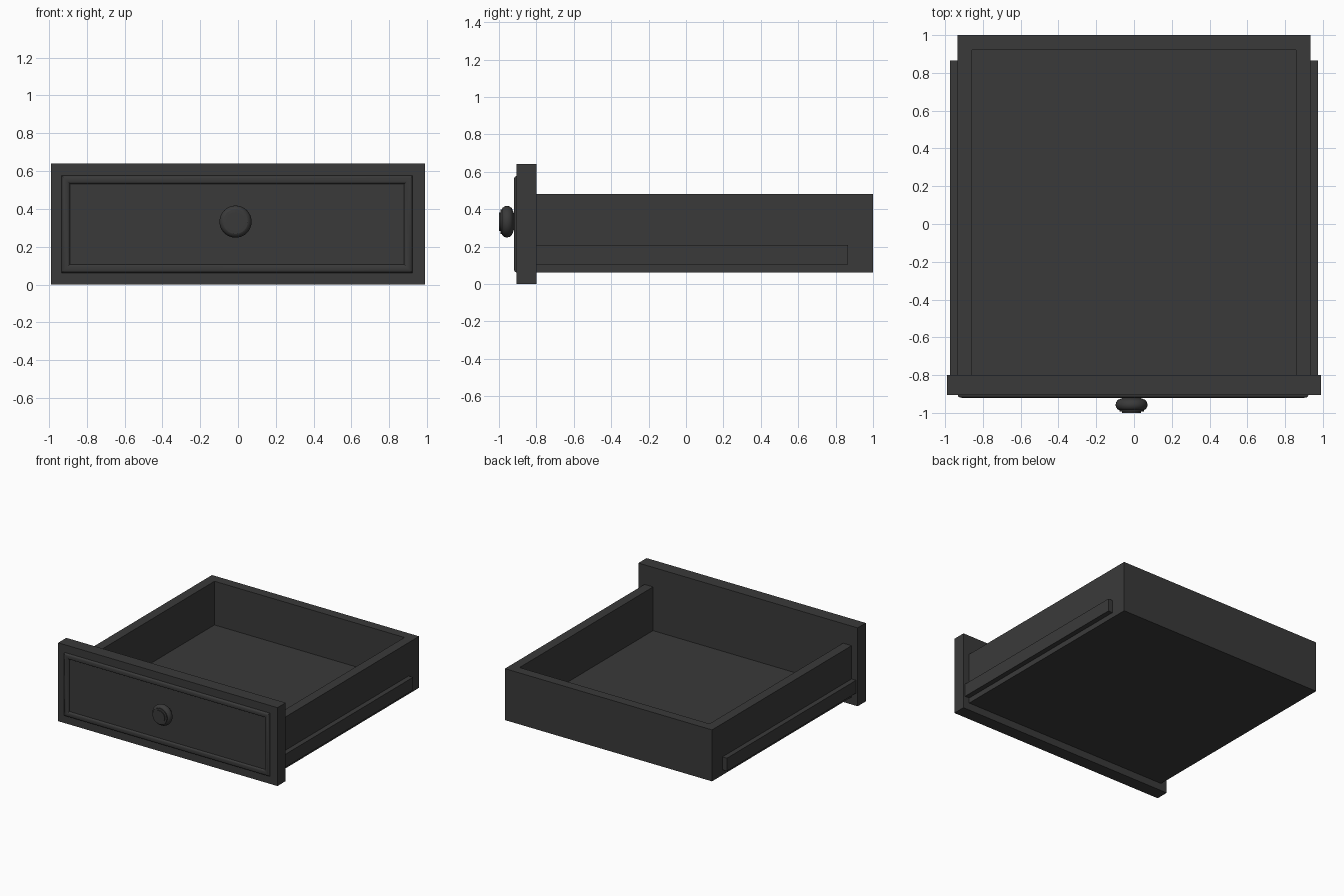
import bpy, bmesh, math

if "Cube" in bpy.data.objects:
    bpy.data.objects.remove(bpy.data.objects["Cube"])

mat = bpy.data.materials.new("dark_grey")
mat.diffuse_color = (0.042, 0.042, 0.042, 1)
mat.use_nodes = True
mat.node_tree.nodes["Principled BSDF"].inputs["Base Color"].default_value = mat.diffuse_color


def finish(name, bm, smooth=False):
    bmesh.ops.recalc_face_normals(bm, faces=bm.faces)
    mesh = bpy.data.meshes.new(name)
    bm.to_mesh(mesh)
    bm.free()
    ob = bpy.data.objects.new(name, mesh)
    bpy.context.collection.objects.link(ob)
    mesh.materials.append(mat)
    if smooth:
        bpy.ops.object.select_all(action='DESELECT')
        ob.select_set(True)
        bpy.context.view_layer.objects.active = ob
        bpy.ops.object.shade_smooth_by_angle(angle=math.radians(35))
    return ob


def box(name, lo, hi):
    bm = bmesh.new()
    bmesh.ops.create_cube(bm, size=1)
    for v in bm.verts:
        v.co = [(a + b) / 2 + c * (b - a) for a, b, c in zip(lo, hi, v.co)]
    return finish(name, bm)


# Drawer front
box("front_panel", (-0.99, -0.905, 0), (0.99, -0.8, 0.64))

# Tray: solid block with the top face inset and pushed down
bm = bmesh.new()
X, Y0, Y1, Z0, Z1 = 0.935, -0.8, 1.0, 0.06, 0.48
IX, IY, FLOOR = 0.858, 0.922, 0.123
outer = [(-X, Y0), (X, Y0), (X, Y1), (-X, Y1)]
inner = [(-IX, Y0), (IX, Y0), (IX, IY), (-IX, IY)]
base = [bm.verts.new((x, y, Z0)) for x, y in outer]
rim = [bm.verts.new((x, y, Z1)) for x, y in outer]
lip = [bm.verts.new((x, y, Z1)) for x, y in inner]
floor = [bm.verts.new((x, y, FLOOR)) for x, y in inner]
bm.faces.new(base)
bm.faces.new(floor)
for i in (1, 2, 3):
    j = (i + 1) % 4
    for a, b in ((base, rim), (rim, lip), (lip, floor)):
        bm.faces.new((a[i], a[j], b[j], b[i]))
finish("tray", bm)

# Side runners
for side, s in (("left", -1), ("right", 1)):
    xs = sorted((s * 0.93, s * 0.975))
    box(side + "_runner", (xs[0], -0.8, 0.103), (xs[1], 0.865, 0.208))

# Mitred moulding: (inset from outer edge, y) profile swept round a rectangle
bm = bmesh.new()
profile = [(0, -0.90), (0, -0.908), (0.004, -0.915), (0.012, -0.919),
           (0.022, -0.920), (0.032, -0.919), (0.040, -0.915), (0.044, -0.908), (0.044, -0.90)]
rings = []
for d, y in profile:
    x, zl, zh = 0.928 - d, 0.062 + d, 0.577 - d
    rings.append([bm.verts.new((px - 0.005, y, pz)) for px, pz in
                  ((-x, zl), (x, zl), (x, zh), (-x, zh))])
for a, b in zip(rings, rings[1:]):
    for i in range(4):
        j = (i + 1) % 4
        bm.faces.new((a[i], a[j], b[j], b[i]))
finish("front_moulding", bm, True)

# Turned knob: (radius, y) profile revolved about the y direction
profile = [(0.036, -0.90), (0.036, -0.918), (0.055, -0.924), (0.072, -0.931), (0.081, -0.942),
           (0.085, -0.957), (0.082, -0.970), (0.074, -0.981), (0.065, -0.985),
           (0.065, -0.992), (0.050, -0.993), (0.050, -1.0)]
bm = bmesh.new()
N = 32
rings = [[bm.verts.new((-0.013 + r * math.cos(t * math.tau / N), y,
                        0.333 + r * math.sin(t * math.tau / N))) for t in range(N)]
         for r, y in profile]
for a, b in zip(rings, rings[1:]):
    for i in range(N):
        j = (i + 1) % N
        bm.faces.new((a[i], a[j], b[j], b[i]))
bm.faces.new(rings[-1])
finish("knob", bm, True)
